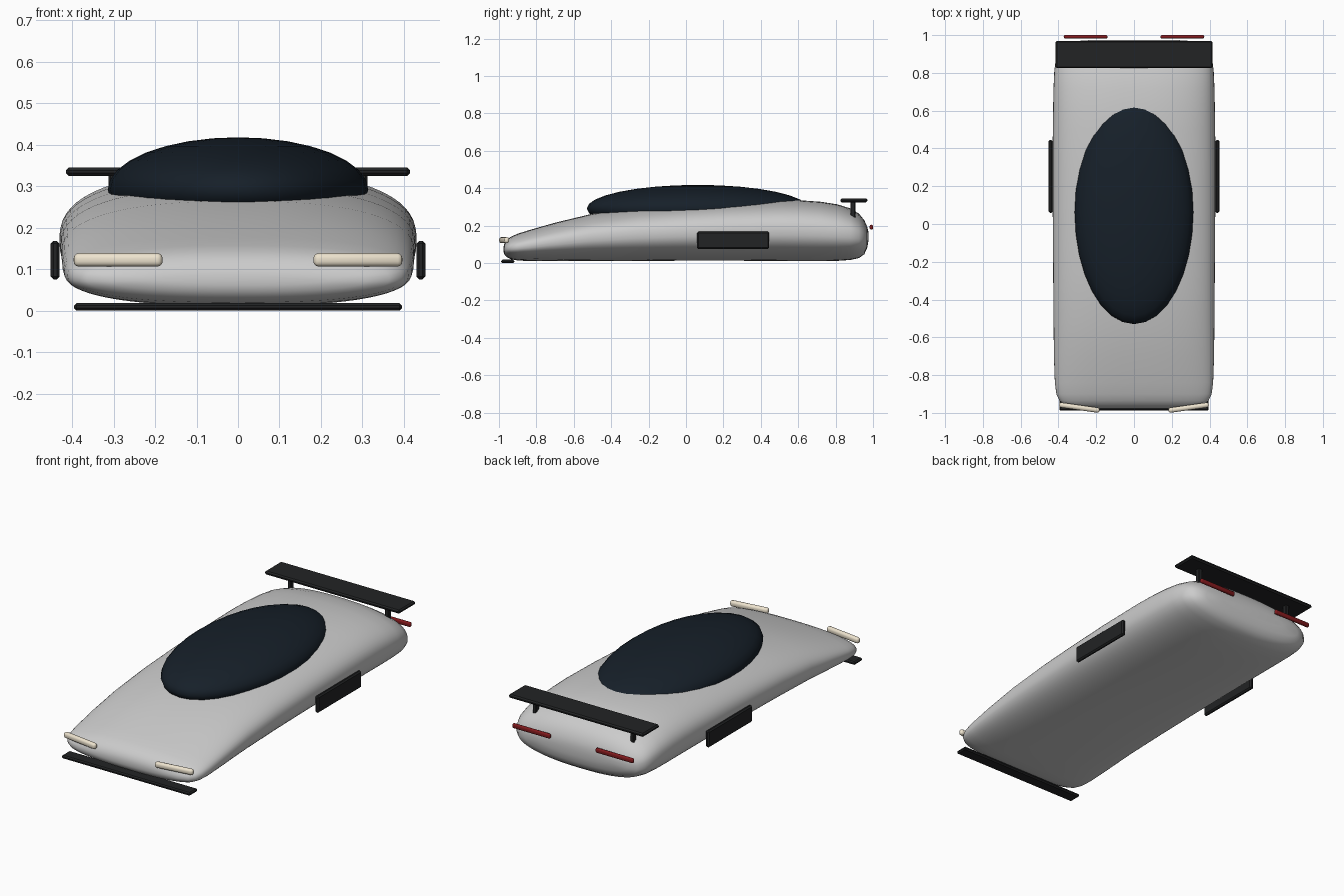
import bpy, bmesh, math
from mathutils import Vector

if "Cube" in bpy.data.objects:
    bpy.data.objects.remove(bpy.data.objects["Cube"])


def material(name, rgb):
    m = bpy.data.materials.new(name)
    m.diffuse_color = (*rgb, 1)
    m.use_nodes = True
    m.node_tree.nodes["Principled BSDF"].inputs["Base Color"].default_value = m.diffuse_color
    return m


black = material("black_trim", (0.016, 0.017, 0.018))
glass = material("dark_glass", (0.008, 0.014, 0.022))
cream = material("cream_lamp", (0.85, 0.77, 0.62))
red = material("red_lamp", (0.22, 0.01, 0.012))


def add(name, bm, mat=None, angle=40):
    bmesh.ops.recalc_face_normals(bm, faces=bm.faces)
    me = bpy.data.meshes.new(name)
    bm.to_mesh(me)
    bm.free()
    ob = bpy.data.objects.new(name, me)
    bpy.context.collection.objects.link(ob)
    if mat:
        me.materials.append(mat)
    bpy.ops.object.select_all(action='DESELECT')
    ob.select_set(True)
    bpy.context.view_layer.objects.active = ob
    bpy.ops.object.shade_smooth_by_angle(angle=math.radians(angle))
    return ob


def box(name, loc, size, mat, bevel, segments=1, turn=0.0):
    bm = bmesh.new()
    bmesh.ops.create_cube(bm, size=1)
    for v in bm.verts:
        v.co = Vector(v.co[i] * size[i] for i in range(3))
    bmesh.ops.bevel(bm, geom=bm.edges[:], offset=bevel, segments=segments,
                    profile=0.5, affect='EDGES')
    ob = add(name, bm, mat, 30 if segments == 1 else 50)
    ob.location = loc
    ob.rotation_euler.z = turn
    return ob


# Body: superellipse sections (y, half width, bottom, top) lofted nose to tail
stations = [
    (-0.976, 0.22, 0.062, 0.085), (-0.971, 0.31, 0.046, 0.104),
    (-0.958, 0.365, 0.031, 0.124), (-0.935, 0.395, 0.020, 0.142),
    (-0.90, 0.411, 0.014, 0.157), (-0.84, 0.419, 0.011, 0.176),
    (-0.70, 0.424, 0.010, 0.216), (-0.50, 0.426, 0.010, 0.264),
    (-0.25, 0.428, 0.011, 0.297), (0.0, 0.430, 0.013, 0.315),
    (0.25, 0.431, 0.013, 0.329), (0.50, 0.430, 0.011, 0.337),
    (0.62, 0.428, 0.010, 0.335), (0.72, 0.426, 0.010, 0.328),
    (0.81, 0.422, 0.012, 0.314), (0.88, 0.413, 0.017, 0.292),
    (0.925, 0.396, 0.027, 0.264), (0.953, 0.366, 0.047, 0.230),
    (0.968, 0.315, 0.078, 0.197), (0.975, 0.21, 0.115, 0.168),
]
N, POWER = 64, 2.45
bm = bmesh.new()
rings = []
for y, w, lo, hi in stations:
    ring = []
    for i in range(N):
        a = 2 * math.pi * i / N
        c, s = math.cos(a), math.sin(a)
        px = math.copysign(abs(c) ** (2 / POWER), c)
        pz = math.copysign(abs(s) ** (2 / POWER), s)
        ring.append(bm.verts.new((w * px, y, (lo + hi) / 2 + (hi - lo) / 2 * pz)))
    rings.append(ring)
for a, b in zip(rings, rings[1:]):
    for i in range(N):
        j = (i + 1) % N
        bm.faces.new((a[i], a[j], b[j], b[i]))
bm.faces.new(rings[0])
bm.faces.new(rings[-1])
add("body", bm, None, 80)

# Canopy: flattened sphere sunk into the body
bm = bmesh.new()
bmesh.ops.create_uvsphere(bm, u_segments=32, v_segments=16, radius=1)
for v in bm.verts:
    v.co = Vector((v.co.x * 0.314, v.co.y * 0.592 + 0.062, v.co.z * 0.126 + 0.292))
add("canopy", bm, glass, 60)

# Front lip and rear wing
box("front_lip", (0, -0.953, 0.009), (0.79, 0.07, 0.018), black, 0.006)
box("rear_wing", (0, 0.8975, 0.335), (0.83, 0.145, 0.02), black, 0.007)

# Mirrored parts
for side, s in (("left", -1), ("right", 1)):
    box("wing_strut_" + side, (s * 0.3, 0.892, 0.275), (0.024, 0.026, 0.11), black, 0.004)
    box("side_panel_" + side, (s * 0.441, 0.252, 0.122), (0.022, 0.385, 0.093), black, 0.007)
    box("headlight_" + side, (s * 0.289, -0.972, 0.1225), (0.216, 0.027, 0.032),
        cream, 0.012, 3, s * math.radians(8))
    box("taillight_" + side, (s * 0.256, 0.991, 0.192), (0.232, 0.018, 0.026),
        red, 0.008, 3)
